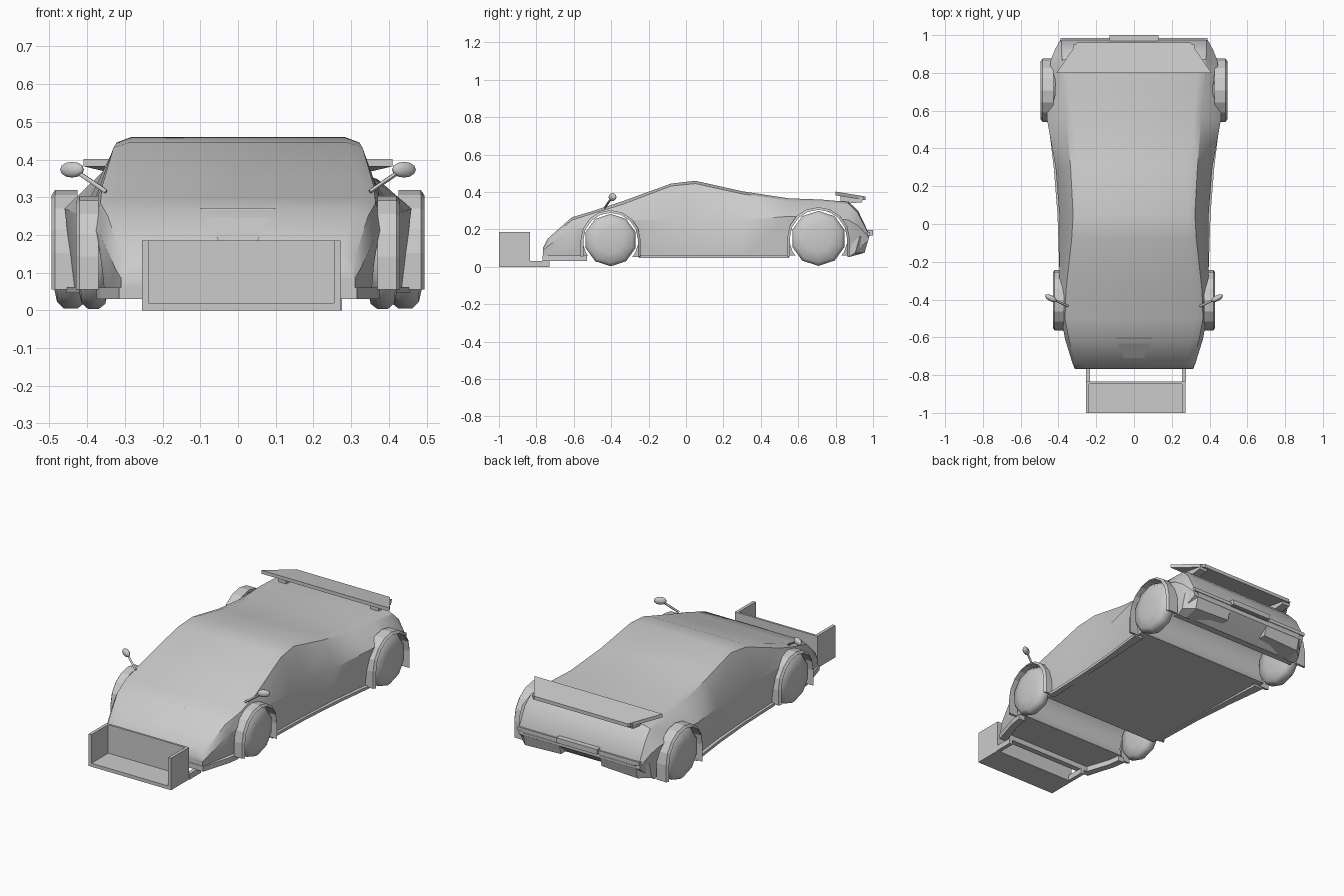
import bpy, bmesh
from math import sin, cos, pi, radians
from mathutils import Vector

if "Cube" in bpy.data.objects:
    bpy.data.objects.remove(bpy.data.objects["Cube"])


def make(name, verts, faces, mirror=False, smooth=None):
    me = bpy.data.meshes.new(name)
    me.from_pydata(verts, [], faces)
    bm = bmesh.new()
    bm.from_mesh(me)
    bmesh.ops.recalc_face_normals(bm, faces=bm.faces)
    bm.to_mesh(me)
    bm.free()
    ob = bpy.data.objects.new(name, me)
    bpy.context.collection.objects.link(ob)
    activate(ob)
    if mirror:
        ob.modifiers.new("mirror", 'MIRROR').use_clip = False
        bpy.ops.object.modifier_apply(modifier="mirror")
    if smooth:
        bpy.ops.object.shade_smooth_by_angle(angle=radians(smooth))
    return ob


def activate(ob):
    bpy.ops.object.select_all(action='DESELECT')
    ob.select_set(True)
    bpy.context.view_layer.objects.active = ob


def loft(name, rings, **kw):
    n = len(rings[0])
    verts = [p for r in rings for p in r]
    faces = [(i * n + j, i * n + (j + 1) % n, (i + 1) * n + (j + 1) % n, (i + 1) * n + j)
             for i in range(len(rings) - 1) for j in range(n)]
    faces += [tuple(range(n)), tuple(range(len(verts) - n, len(verts)))]
    return make(name, verts, faces, **kw)


def prism(name, pts, axis, a, b, **kw):
    put = (lambda p, t: (t, p[0], p[1])) if axis == 'x' else (lambda p, t: (p[0], p[1], t))
    return loft(name, [[put(p, t) for p in pts] for t in (a, b)], **kw)


def box(name, x, y, z, **kw):
    return prism(name, [(x[0], y[0]), (x[1], y[0]), (x[1], y[1]), (x[0], y[1])], 'z', *z, **kw)


def circle(cy, cz, r, n):
    return [(cy + r * cos(2 * pi * (i + .5) / n), cz + r * sin(2 * pi * (i + .5) / n)) for i in range(n)]


# Body shell: y, floor z, floor w, side z, side w, roof edge z, roof edge w, top z
stations = [
    (-.765, .06, .31, .085, .31, .095, .30, .10),
    (-.74, .06, .315, .11, .325, .14, .31, .15),
    (-.61, .06, .34, .20, .365, .25, .345, .265),
    (-.50, .06, .36, .22, .385, .285, .365, .298),
    (-.35, .055, .375, .25, .395, .33, .36, .347),
    (-.08, .05, .385, .25, .395, .432, .33, .445),
    (.05, .05, .39, .25, .395, .445, .322, .46),
    (.30, .055, .405, .25, .415, .39, .336, .404),
    (.55, .06, .435, .27, .46, .352, .355, .366),
    (.72, .06, .43, .27, .46, .348, .37, .36),
    (.87, .06, .41, .25, .44, .335, .38, .347),
    (.92, .095, .40, .22, .42, .285, .385, .30),
    (.975, .14, .385, .16, .39, .18, .385, .185)]
rings = []
for y, zb, wb, zs, ws, zr, wr, zt in stations:
    half = [(wb, zb), (ws, zs), (wr, zr), (wr - .04, zt)]
    rings.append([(x, y, z) for x, z in half] + [(-x, y, z) for x, z in reversed(half)])
body = loft("body_shell", rings)

# Wheel wells cut through the body
axles = {"front": (-.403, .143, .14, .37, .43), "rear": (.708, .152, .147, .425, .495)}
for key, (cy, cz, r, x0, x1) in axles.items():
    cutter = prism(key + "_well_cutter", circle(cy, cz, r + .008, 20), 'x', -.6, .6)
    cutter.hide_render = True
    mod = body.modifiers.new("well", 'BOOLEAN')
    mod.operation, mod.object, mod.solver = 'DIFFERENCE', cutter, 'EXACT'
    activate(body)
    bpy.ops.object.modifier_apply(modifier="well")
    bpy.data.objects.remove(cutter)
activate(body)
bpy.ops.object.shade_smooth_by_angle(angle=radians(30))

# Wheels with domed faces and arch flares
for key, (cy, cz, r, x0, x1) in axles.items():
    a, b = x0 - .03, x1 - .003
    prof = [(a, .5), (a + .012, .9), (a + .03, 1), (b - .03, 1), (b - .012, .88), (b, .5)]
    loft(key + "_wheels", [[(x, p[0], p[1]) for p in circle(cy, cz, r * f, 10)] for x, f in prof],
         mirror=True, smooth=50)
    arc = [pi * i / 8 for i in range(9)]
    ri, ro = r + .006, r + .02
    edge = lambda q: [(cy + q, .055)] + [(cy + q * cos(t), cz + q * sin(t)) for t in arc] + [(cy - q, .055)]
    rings = [[(x0, i[0], i[1]), (x1, i[0], i[1]), (x1 - .01, o[0], o[1]), (x0, o[0], o[1])]
             for i, o in zip(edge(ri), edge(ro))]
    loft(key + "_arch_flares", rings, mirror=True)

# Side skirts
prism("side_skirts", [(.36, -.25), (.395, -.25), (.405, .05), (.425, .3), (.455, .55), (.40, .55)],
      'z', .046, .062, mirror=True)

# Front splitter, U-shaped in plan
outer, inner = [(.375, -.53), (.365, -.6), (.315, -.768)], [(.28, -.735), (.325, -.6), (.335, -.53)]
plan = outer + [(-x, y) for x, y in reversed(outer)] + [(-x, y) for x, y in reversed(inner)] + inner
prism("front_splitter", plan, 'z', .03, .06)

# Hood panel
make("hood_panel", [(-.1, -.6, .272), (.1, -.6, .272), (.05, -.71, .181), (-.05, -.71, .181)], [(0, 1, 2, 3)])

# Open tray carried ahead of the nose
X0, X1, YF, YB, H = -.255, .272, -1.0, -.835, .185
box("tray_floor", (X0, X1), (YF, YB), (0, .02))
box("tray_back", (X0, X1), (YB - .012, YB), (0, H))
for side, x in (("left", X0), ("right", X1 - .018)):
    box("tray_side_" + side, (x, x + .018), (YF, YB), (0, H))
    box("tray_arm_" + side, (x, x + .022), (YB, -.73), (0, .032))

# Rear wing and its brackets
top = [(.41, .80, .402), (.30, .96, .376), (-.30, .96, .376), (-.41, .80, .402)]
loft("rear_wing", [top, [(x, y, z - .02) for x, y, z in top]])
prism("wing_brackets", [(.825, .335), (.94, .345), (.95, .372), (.825, .385)], 'x', .27, .32, mirror=True)

# Rear bumper halves and plate
bump = [(.87, .052), (.955, .075), (.98, .165), (.885, .12)]
loft("rear_bumpers", [[(.13, y, max(z, .085)) for y, z in bump],
                      [(.36, y, z) for y, z in bump],
                      [(.415, y - .05 * (y > .9), z) for y, z in bump]], mirror=True)
box("rear_plate", (-.13, .13), (.96, 1.0), (.168, .197))
box("rear_trim", (-.39, .39), (.95, .984), (.165, .185))

# Door mirrors on thin stalks
a, b = Vector((.35, -.435, .315)), Vector((.425, -.40, .366))
rot = (b - a).to_track_quat('Z', 'Y')
loft("mirror_stalks", [[tuple(p + rot @ Vector((.006 * cos(t * pi / 3), .006 * sin(t * pi / 3), 0)))
                        for t in range(6)] for p in (a, b)], mirror=True, smooth=60)
for s in (-1, 1):
    bpy.ops.mesh.primitive_uv_sphere_add(segments=10, ring_count=6, radius=1,
                                         location=(s * .44, -.393, .373), rotation=(0, 0, s * radians(28)))
    pod = bpy.context.object
    pod.name = "mirror_pod_" + ("left" if s < 0 else "right")
    pod.scale = (.035, .016, .021)
    bpy.ops.object.shade_smooth_by_angle(angle=radians(60))
